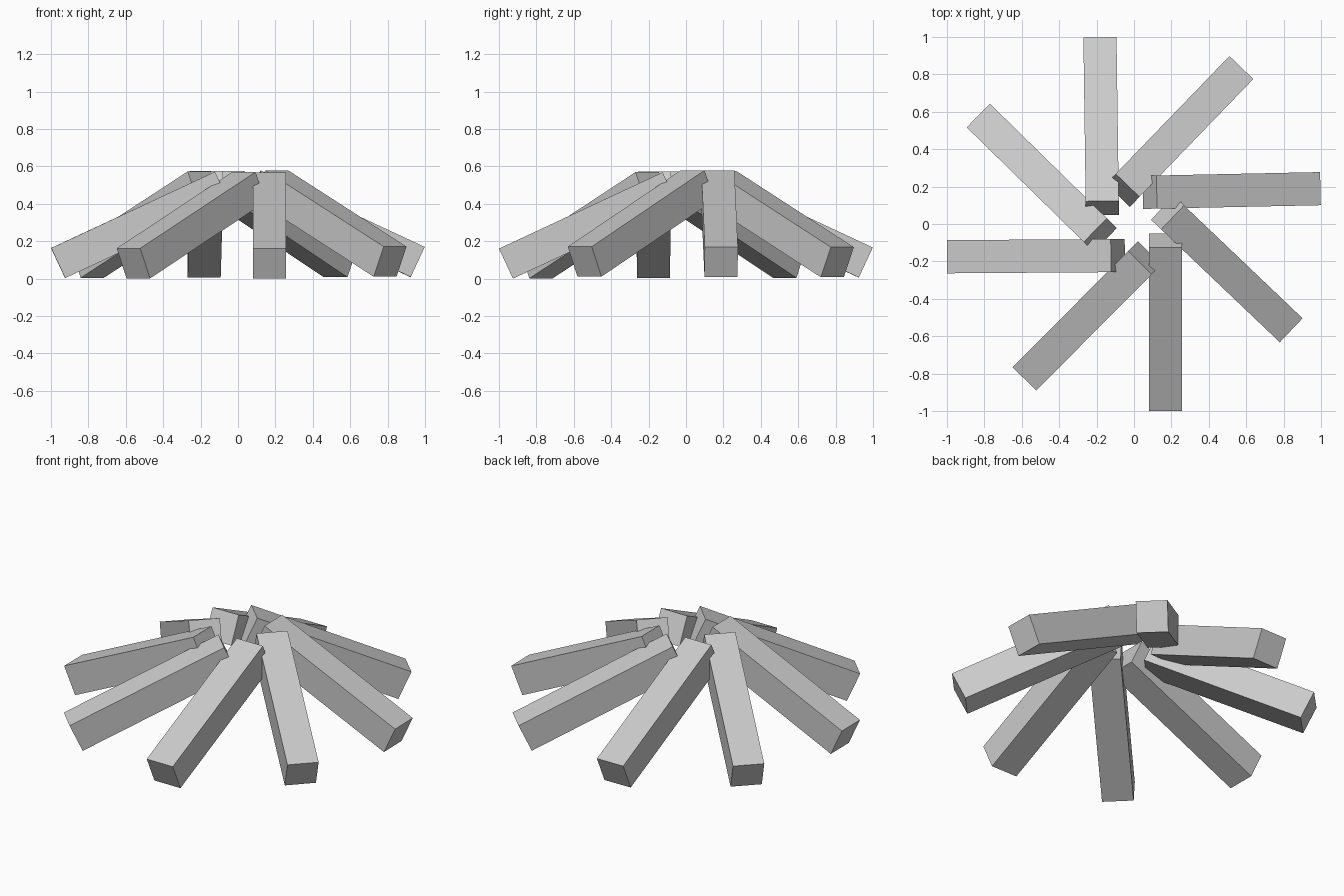
import bpy
from math import radians, sin, cos
from mathutils import Matrix, Vector

cube = bpy.data.objects.get("Cube")
if cube:
    bpy.data.objects.remove(cube, do_unlink=True)

# Plain grey used on every beam
grey = bpy.data.materials.new("plain_grey")
grey.use_nodes = True
color = (0.6, 0.6, 0.6, 1)
grey.diffuse_color = color
grey.node_tree.nodes["Principled BSDF"].inputs["Base Color"].default_value = color

COUNT = 8
WIDTH = 0.177               # square cross-section
TILT = radians(25)          # beams rise towards the middle
LENGTH = 0.875 / cos(TILT)
SIDE_OFFSET = 0.168         # each beam passes beside the centre
TURN = radians(-44.8)       # turn from one beam to the next
LIFT = 0.0015               # each beam sits a little higher


def add_beam(index):
    """Sloping square beam with its upper outer edge at radius 1."""
    bpy.ops.mesh.primitive_cube_add(size=1)
    beam = bpy.context.object
    beam.name = f"beam_{index + 1}"
    # Local origin at the middle of the upper outer edge, body running inward
    shape = (Matrix.Translation((-LENGTH / 2, 0, -WIDTH / 2))
             @ Matrix.Diagonal((LENGTH, WIDTH, WIDTH, 1)))
    beam.data.transform(shape)
    top = WIDTH * cos(TILT) + LIFT * index
    beam.matrix_world = (Matrix.Rotation(radians(-90) + TURN * index, 4, 'Z')
                         @ Matrix.Translation(Vector((1, SIDE_OFFSET, top)))
                         @ Matrix.Rotation(TILT, 4, 'Y'))
    beam.data.materials.append(grey)


# Ring of leaning beams
for i in range(COUNT):
    add_beam(i)
